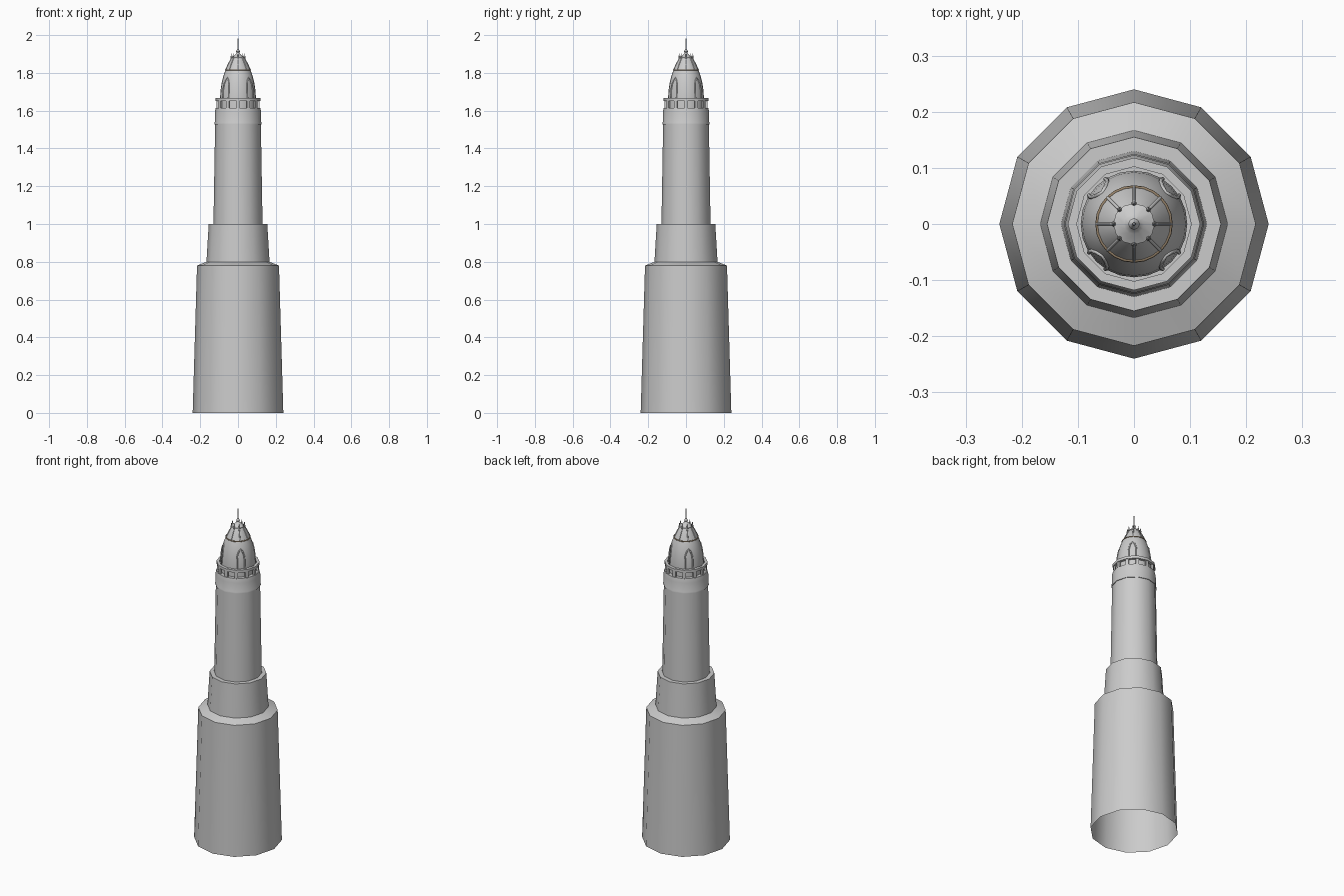
import bpy, bmesh, math
from mathutils import Vector

if "Cube" in bpy.data.objects:
    bpy.data.objects.remove(bpy.data.objects["Cube"])


def finish(name, bm, mat=None, smooth=40):
    bmesh.ops.recalc_face_normals(bm, faces=bm.faces[:])
    me = bpy.data.meshes.new(name)
    bm.to_mesh(me)
    bm.free()
    ob = bpy.data.objects.new(name, me)
    bpy.context.collection.objects.link(ob)
    if mat:
        me.materials.append(mat)
    bpy.ops.object.select_all(action='DESELECT')
    ob.select_set(True)
    bpy.context.view_layer.objects.active = ob
    bpy.ops.object.shade_smooth_by_angle(angle=math.radians(smooth))
    return ob


def lathe(name, profile, sides=12, closed=False, mat=None):
    """Spin (radius, z) points round the z axis."""
    bm = bmesh.new()
    rings = []
    for r, z in profile:
        if r == 0:
            rings.append([bm.verts.new((0, 0, z))] * sides)
        else:
            rings.append([bm.verts.new((r * math.cos(math.tau * i / sides),
                                        r * math.sin(math.tau * i / sides), z))
                          for i in range(sides)])
    pairs = list(zip(rings, rings[1:]))
    if closed:
        pairs.append((rings[-1], rings[0]))
    for a, b in pairs:
        for i in range(sides):
            j = (i + 1) % sides
            bm.faces.new(list(dict.fromkeys((a[i], a[j], b[j], b[i]))))
    return finish(name, bm, mat)


def tube(name, paths, radius, cyclic=False, mat=None):
    """Round bars along lists of points."""
    cu = bpy.data.curves.new(name, 'CURVE')
    cu.dimensions = '3D'
    cu.bevel_depth = radius
    cu.bevel_resolution = 1
    cu.use_fill_caps = True
    for pts in paths:
        sp = cu.splines.new('POLY')
        sp.points.add(len(pts) - 1)
        for p, co in zip(sp.points, pts):
            p.co = (*co, 1)
        sp.use_cyclic_u = cyclic
    if mat:
        cu.materials.append(mat)
    ob = bpy.data.objects.new(name, cu)
    bpy.context.collection.objects.link(ob)
    return ob


def polar(r, a, z):
    return Vector((r * math.cos(a), r * math.sin(a), z))


# Dome outline, also used to lay trim on its surface
DOME = [(0.095, 1.61), (0.095, 1.67), (0.092, 1.71), (0.086, 1.75), (0.077, 1.785),
        (0.066, 1.815), (0.052, 1.845), (0.040, 1.868), (0.032, 1.88)]


def dome_r(z):
    for (r0, z0), (r1, z1) in zip(DOME, DOME[1:]):
        if z0 <= z <= z1:
            return r0 + (r1 - r0) * (z - z0) / (z1 - z0)
    return DOME[-1][0]


bronze = bpy.data.materials.new("bronze")
bronze.diffuse_color = (0.30, 0.22, 0.14, 1)
bronze.use_nodes = True
bronze.node_tree.nodes["Principled BSDF"].inputs["Base Color"].default_value = bronze.diffuse_color

# Stepped tower shaft, open underneath
lathe("tower_base", [(0.24, 0), (0.217, 0.78), (0.167, 0.80)])
lathe("tower_middle", [(0.167, 0.80), (0.155, 1.0), (0.128, 1.0)])
lathe("tower_shaft", [(0.13, 1.0), (0.121, 1.53)])

# Collar and gallery deck
lathe("collar", [(0.119, 1.528), (0.125, 1.528), (0.125, 1.535), (0.123, 1.54),
                 (0.123, 1.59), (0.118, 1.615), (0.09, 1.615)])

# Gallery balusters and hand rail
bm = bmesh.new()
for i in range(12):
    a = math.tau * i / 12
    new = bmesh.ops.create_cube(bm, size=1)['verts']
    bmesh.ops.scale(bm, vec=(0.010, 0.018, 0.042), verts=new)
    bmesh.ops.translate(bm, vec=(0.108, 0, 1.632), verts=new)
    for v in new:
        v.co = Vector((v.co.x * math.cos(a) - v.co.y * math.sin(a),
                       v.co.x * math.sin(a) + v.co.y * math.cos(a), v.co.z))
finish("balusters", bm, smooth=30)
lathe("hand_rail", [(0.102, 1.65), (0.118, 1.65), (0.118, 1.666), (0.102, 1.666)], closed=True)

# Dome with pointed-arch window frames on the diagonals
lathe("dome", DOME, sides=24)
arches = []
for k in range(4):
    c = math.radians(45 + 90 * k)
    half = [(0.021, 1.66), (0.021, 1.715), (0.018, 1.74), (0.010, 1.762), (0, 1.775)]
    outline = [(-w, z) for w, z in half] + [(w, z) for w, z in half[-2::-1]]
    arches.append([polar(dome_r(z), c + w / dome_r(z), z) for w, z in outline])
tube("window_frames", arches, 0.004)

# Trim ring and ribs over the upper dome
tube("dome_trim", [[polar(0.066, math.tau * i / 24, 1.815) for i in range(24)]],
     0.003, cyclic=True, mat=bronze)
tube("dome_ribs", [[polar(r, math.tau * k / 8, z) for r, z in DOME[5:]] for k in range(8)], 0.003)

# Cap, crown of small spikes and spire
lathe("cap", [(0.03, 1.873), (0.037, 1.877), (0.037, 1.882), (0.018, 1.893), (0.009, 1.902),
              (0.007, 1.907), (0.010, 1.913), (0.007, 1.92), (0.004, 1.925),
              (0.003, 1.96), (0, 2.0)])
bm = bmesh.new()
for k in range(8):
    new = bmesh.ops.create_cone(bm, cap_ends=True, segments=6, radius1=0.005,
                                radius2=0.001, depth=0.026)['verts']
    bmesh.ops.translate(bm, vec=polar(0.036, math.tau * k / 8, 1.889), verts=new)
finish("crown_spikes", bm)
